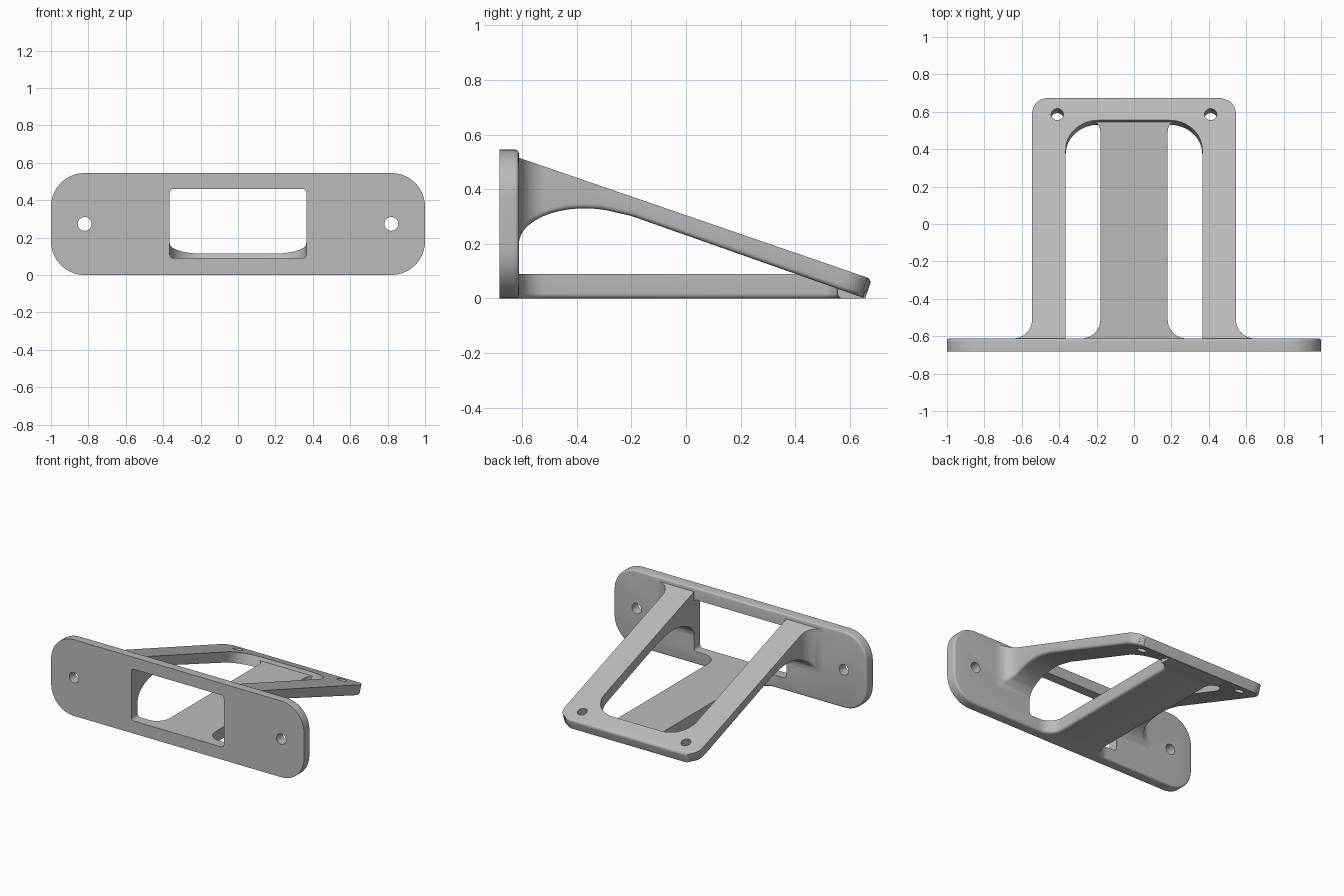
import bpy
import bmesh
from math import pi, cos, sin, atan
from mathutils import Vector

if "Cube" in bpy.data.objects:
    bpy.data.objects.remove(bpy.data.objects["Cube"])

grey = bpy.data.materials.new("plain grey")
grey.use_nodes = True
grey.diffuse_color = (0.5, 0.5, 0.5, 1)
grey.node_tree.nodes["Principled BSDF"].inputs["Base Color"].default_value = (0.5, 0.5, 0.5, 1)

SLOPE = 0.345          # fall of the sloping frame per unit of depth
WALL = -0.612          # back face of the mounting plate
ROOT = WALL - 0.02     # parts reach a little into the plate


def arc(cx, cy, rx, ry, start, end, n=10):
    angles = [(start + (end - start) * i / n) * pi / 180 for i in range(n + 1)]
    return [(cx + rx * cos(a), cy + ry * sin(a)) for a in angles]


def mirrored(half):
    """Closed outline from its right half, listed from front to back."""
    return half + [(-x, y) for x, y in reversed(half)]


def rounded(x, z0, z1, r, n=10):
    half = arc(x - r, z0 + r, r, r, -90, 0, n) + arc(x - r, z1 - r, r, r, 0, 90, n)
    return mirrored(half)


def prism(name, outline, place, a, b):
    """Solid between two copies of an outline; place(u, v, w) gives the 3D point."""
    bm = bmesh.new()
    low = [bm.verts.new(place(u, v, a)) for u, v in outline]
    top = [bm.verts.new(place(u, v, b)) for u, v in outline]
    bm.faces.new(low)
    bm.faces.new(top)
    for i in range(len(low)):
        j = (i + 1) % len(low)
        bm.faces.new((low[i], low[j], top[j], top[i]))
    bmesh.ops.recalc_face_normals(bm, faces=bm.faces)
    mesh = bpy.data.meshes.new(name)
    bm.to_mesh(mesh)
    bm.free()
    mesh.materials.append(grey)
    obj = bpy.data.objects.new(name, mesh)
    bpy.context.collection.objects.link(obj)
    return obj


def upright(u, v, w):
    return (u, w, v)


def sideways(u, v, w):
    return (w, u, v)


def flat(u, v, w):
    return (u, v, w)


def leaning(u, v, w):
    # the far part leans square to the slope, the near part stays upright
    return (u, v + SLOPE * (w - 0.1) if v > 0 else v, w)


def combine(obj, tool, operation):
    tool.hide_render = True
    mod = obj.modifiers.new("cut", "BOOLEAN")
    mod.operation = operation
    mod.solver = "EXACT"
    mod.object = tool
    bpy.context.view_layer.objects.active = obj
    bpy.ops.object.modifier_apply(modifier=mod.name)
    bpy.data.objects.remove(tool)


def drill(obj, centre, radius, tilt):
    bpy.ops.mesh.primitive_cylinder_add(vertices=32, radius=radius, depth=0.4,
                                        location=centre, rotation=(tilt, 0, 0))
    combine(obj, bpy.context.object, "DIFFERENCE")


def round_edges(obj, rule, width):
    bm = bmesh.new()
    bm.from_mesh(obj.data)
    bmesh.ops.remove_doubles(bm, verts=bm.verts, dist=0.0005)
    bm.normal_update()
    edges = [e for e in bm.edges if len(e.link_faces) == 2 and rule(e)]
    bmesh.ops.bevel(bm, geom=edges, offset=width, segments=4, profile=0.5, affect="EDGES")
    bm.to_mesh(obj.data)
    bm.free()


def smooth(obj):
    bpy.ops.object.select_all(action="DESELECT")
    obj.select_set(True)
    bpy.context.view_layer.objects.active = obj
    bpy.ops.object.shade_smooth_by_angle(angle=pi / 6)


# Mounting plate with a softened back rim, a window and two screw holes
plate = prism("mounting_plate", rounded(1, 0, 0.545, 0.18, 12), upright, -0.682, WALL)
round_edges(plate, lambda e: all(v.co.y > WALL - 0.001 for v in e.verts), 0.014)
window = prism("window_cutter", rounded(0.365, 0.09, 0.46, 0.02, 4), upright, -0.9, -0.4)
combine(plate, window, "DIFFERENCE")
for side in (-1, 1):
    drill(plate, (side * 0.82, -0.65, 0.273), 0.037, pi / 2)

# Sloping frame: side profile with an arched underside
top_z = 0.515 - SLOPE * (ROOT - WALL)
profile = [(ROOT, top_z), (0.682, 0.07), (0.656, 0.0), (-0.2, 0.302)]
profile += arc(-0.37, 0.2, 0.242, 0.13, 62, 180, 14) + [(ROOT, 0.2)]
frame = prism("sloping_frame", profile, sideways, -0.8, 0.8)
half = [(0.645, ROOT)] + arc(0.645, WALL + 0.1, 0.1, 0.1, 270, 180, 8)
half += arc(0.445, 0.59, 0.1, 0.1, 0, 90, 8)
combine(frame, prism("frame_outline", mirrored(half), leaning, -0.2, 0.8), "INTERSECT")


def lower_rim(e):
    under = [f.normal.z < -0.3 for f in e.link_faces]
    middle = (e.verts[0].co + e.verts[1].co) / 2
    return under[0] != under[1] and middle.y > WALL + 0.01


round_edges(frame, lower_rim, 0.018)

# Opening between the arms, rounded at the far end
half = [(0.365, -0.9)] + arc(0.19, 0.375, 0.175, 0.175, 0, 90, 12)
combine(frame, prism("opening_cutter", mirrored(half), leaning, -0.2, 0.8), "DIFFERENCE")
for side in (-1, 1):
    drill(frame, (side * 0.41, 0.585, 0.1), 0.033, -atan(SLOPE))

# Lower bar, flared into the plate and into the end of the frame
half = [(0.28, ROOT)] + arc(0.28, WALL + 0.1, 0.1, 0.1, 270, 180, 8)
half += arc(0.24, 0.495, 0.06, 0.06, 180, 90, 6) + [(0.24, 0.75)]
bar = prism("lower_bar", mirrored(half), flat, -0.1, 0.3)
limits = [(-0.8, 0.0), (0.65, 0.0), (0.66, 0.04), (0.6, 0.09), (-0.8, 0.09)]
combine(bar, prism("bar_profile", limits, sideways, -0.6, 0.6), "INTERSECT")


def bar_rim(e):
    middle = (e.verts[0].co + e.verts[1].co) / 2
    return middle.z < 0.001 and WALL < middle.y < 0.6 and e.calc_face_angle(0) > 1


round_edges(bar, bar_rim, 0.018)

for part in (plate, frame, bar):
    smooth(part)
